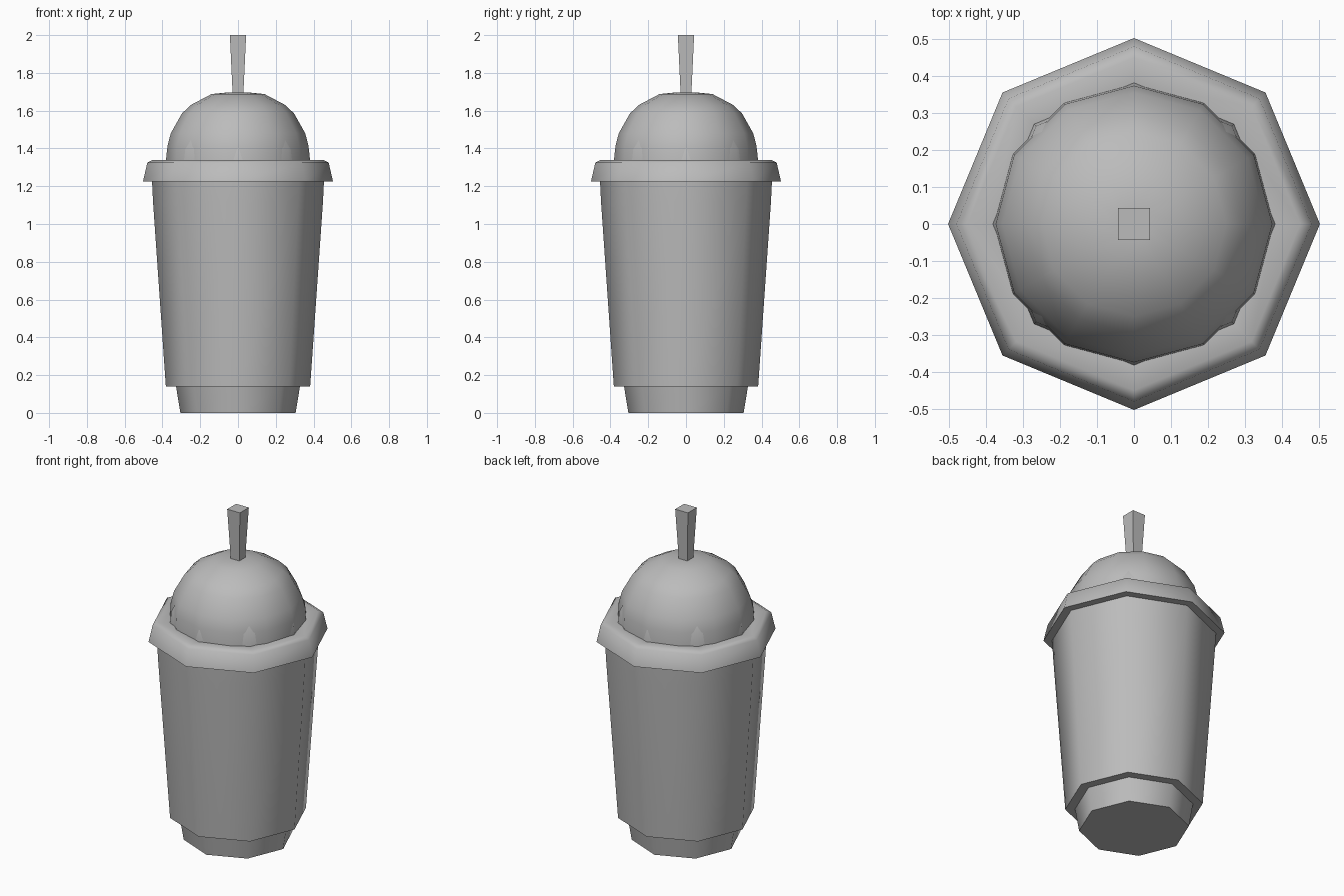
import bpy, bmesh, math

if "Cube" in bpy.data.objects:
    bpy.data.objects.remove(bpy.data.objects["Cube"])

grey = bpy.data.materials.new("grey plastic")
grey.diffuse_color = (0.5, 0.5, 0.5, 1)
grey.use_nodes = True
grey.node_tree.nodes["Principled BSDF"].inputs["Base Color"].default_value = grey.diffuse_color


def lathe(name, profile, sides, turn=0.0, smooth=50):
    """Revolve (radius, height) points around z; both ends are capped."""
    bm = bmesh.new()
    rings = []
    for r, z in profile:
        ring = []
        for i in range(sides):
            a = turn + 2 * math.pi * i / sides
            ring.append(bm.verts.new((r * math.cos(a), r * math.sin(a), z)))
        rings.append(ring)
    for low, high in zip(rings, rings[1:]):
        for i in range(sides):
            j = (i + 1) % sides
            bm.faces.new((low[i], low[j], high[j], high[i]))
    bm.faces.new(rings[0][::-1])
    bm.faces.new(rings[-1])
    bmesh.ops.recalc_face_normals(bm, faces=bm.faces)
    mesh = bpy.data.meshes.new(name)
    bm.to_mesh(mesh)
    bm.free()
    obj = bpy.data.objects.new(name, mesh)
    bpy.context.collection.objects.link(obj)
    mesh.materials.append(grey)
    bpy.ops.object.select_all(action='DESELECT')
    obj.select_set(True)
    bpy.context.view_layer.objects.active = obj
    bpy.ops.object.shade_smooth_by_angle(angle=math.radians(smooth))
    return obj


# Octagonal cup with a stepped foot and a flared lid rim
lathe("cup", [
    (0.305, 0.0), (0.328, 0.14),                  # foot
    (0.382, 0.14), (0.45, 1.12), (0.455, 1.225),  # wall
    (0.503, 1.225), (0.48, 1.325), (0.45, 1.34),  # rim
    (0.38, 1.33)], 8)

# Skirt where the dome meets the rim
lathe("dome_base", [(0.383, 1.32), (0.375, 1.40), (0.34, 1.47)], 8)

# Rounded dome lid
lathe("dome", [(0.378, 1.33), (0.374, 1.41), (0.356, 1.48), (0.297, 1.585),
               (0.25, 1.63), (0.14, 1.688), (0.05, 1.697)], 12)

# Square straw, widening upwards
lathe("straw", [(0.028 * 2 ** 0.5, 1.68), (0.043 * 2 ** 0.5, 2.0)], 4,
      turn=math.pi / 4, smooth=30)
